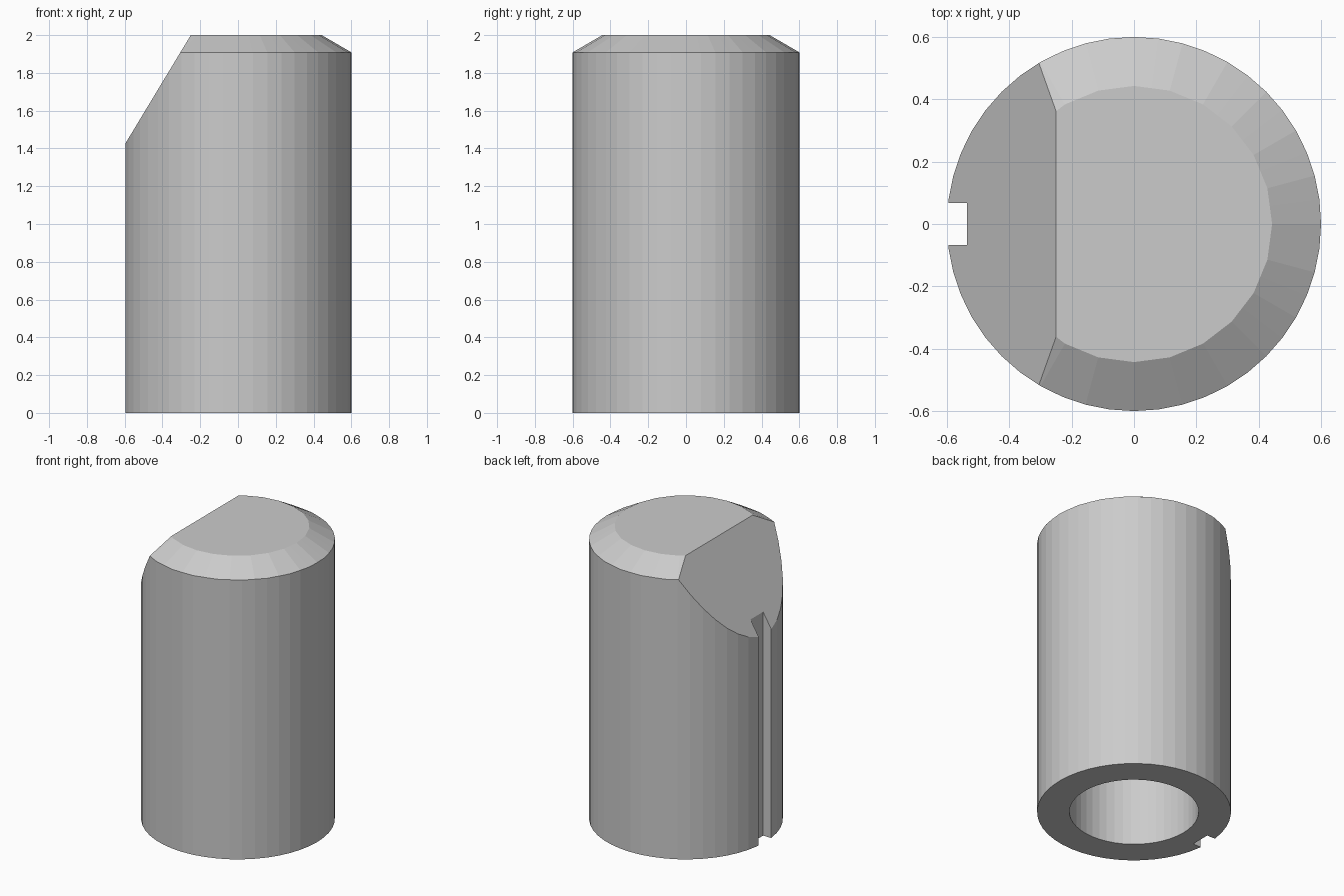
import bpy, bmesh
from math import cos, sin, pi
from mathutils import Vector

if "Cube" in bpy.data.objects:
    bpy.data.objects.remove(bpy.data.objects["Cube"], do_unlink=True)

SIDES = 48
RADIUS, TOP_RADIUS, HEIGHT, SLOPE = 0.6, 0.443, 2.0, 0.58

steel = bpy.data.materials.new("grey steel")
steel.use_nodes = True
grey = (0.6, 0.6, 0.6, 1)
steel.diffuse_color = grey
steel.node_tree.nodes["Principled BSDF"].inputs["Base Color"].default_value = grey


def ring(bm, radius, height):
    """Ring of vertices; radius and height are functions of the step."""
    return [bm.verts.new((radius(i) * cos(2 * pi * i / SIDES),
                          radius(i) * sin(2 * pi * i / SIDES), height(i)))
            for i in range(SIDES)]


def bridge(bm, low, high):
    for i in range(SIDES):
        j = (i + 1) % SIDES
        bm.faces.new((low[i], low[j], high[j], high[i]))


def cut(target, cutter):
    """Subtract the cutter, apply it and remove the helper."""
    cutter.hide_render = True
    mod = target.modifiers.new("cut", 'BOOLEAN')
    mod.operation, mod.solver, mod.object = 'DIFFERENCE', 'EXACT', cutter
    bpy.context.view_layer.objects.active = target
    bpy.ops.object.modifier_apply(modifier=mod.name)
    bpy.data.objects.remove(cutter, do_unlink=True)


# Pin body: round barrel with a chamfer cone of half as many sides
def coarse(i):
    return cos(2 * pi / SIDES) if i % 2 else 1.0


bm = bmesh.new()
base = ring(bm, lambda i: RADIUS, lambda i: 0)
rim = ring(bm, lambda i: RADIUS,
           lambda i: HEIGHT - SLOPE * (RADIUS / coarse(i) * coarse(i) ** 2 - TOP_RADIUS * coarse(i))
           - SLOPE * RADIUS * (1 - coarse(i)))
top = ring(bm, lambda i: TOP_RADIUS * coarse(i), lambda i: HEIGHT)
bridge(bm, base, rim)
bridge(bm, rim, top)
bm.faces.new(top)
bm.faces.new(base[::-1])

# Slanted flat across one side of the head
plane_dir = Vector((-0.58, 0, 0.35)).normalized()
bmesh.ops.bisect_plane(bm, geom=bm.verts[:] + bm.edges[:] + bm.faces[:],
                       plane_co=(-0.25, 0, HEIGHT), plane_no=plane_dir,
                       clear_outer=True)
bmesh.ops.holes_fill(bm, edges=[e for e in bm.edges if e.is_boundary])
bmesh.ops.recalc_face_normals(bm, faces=bm.faces[:])
mesh = bpy.data.meshes.new("pin_body")
bm.to_mesh(mesh)
bm.free()
mesh.materials.append(steel)
body = bpy.data.objects.new("pin_body", mesh)
bpy.context.collection.objects.link(body)

# Blind bore from below
bpy.ops.mesh.primitive_cylinder_add(vertices=SIDES, radius=0.4, depth=2.8)
bore = bpy.context.object
bore.name = "bore_cutter"
bore.data.materials.append(steel)
cut(body, bore)

# Keyway along the slanted side
bpy.ops.mesh.primitive_cube_add(size=1, location=(-0.635, 0, 1))
keyway = bpy.context.object
keyway.name = "keyway_cutter"
keyway.scale = (0.2, 0.136, 3)
bpy.context.view_layer.update()
keyway.data.materials.append(steel)
cut(body, keyway)
